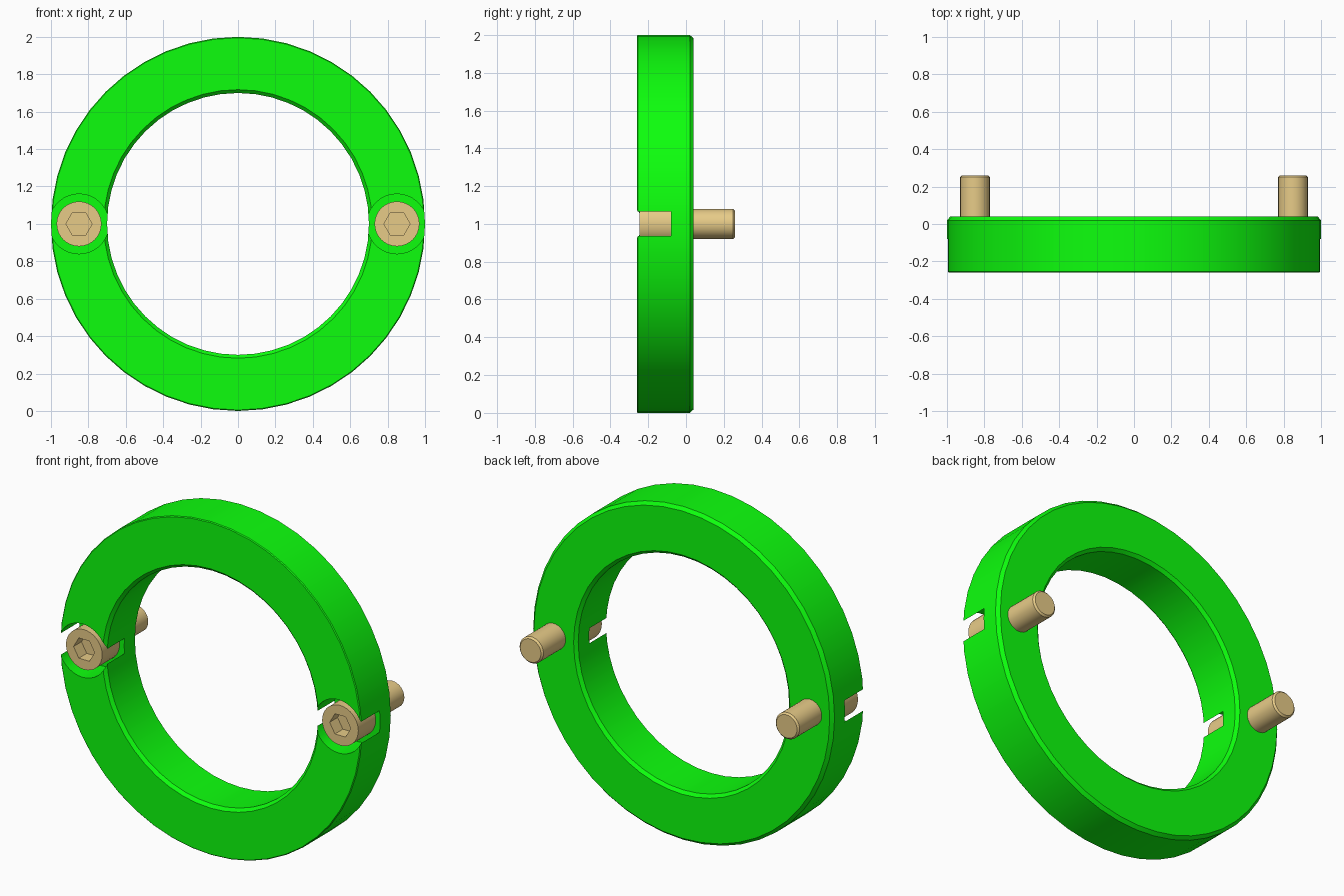
import bpy, bmesh
from math import sin, cos, pi, radians

if "Cube" in bpy.data.objects:
    bpy.data.objects.remove(bpy.data.objects["Cube"])

CZ = 1.0        # height of the ring axis
BOLT_X = 0.85   # bolt offset from the axis


def material(name, rgb):
    m = bpy.data.materials.new(name)
    m.diffuse_color = (*rgb, 1)
    m.use_nodes = True
    m.node_tree.nodes["Principled BSDF"].inputs["Base Color"].default_value = m.diffuse_color
    return m


def lathe(name, profile, sides, x=0.0, hollow=False, mat=None):
    """Revolve (radius, y) points around an axis along y; cap the ends or close the loop."""
    bm = bmesh.new()
    rings = [[bm.verts.new((r * cos(2 * pi * i / sides), y, r * sin(2 * pi * i / sides)))
              for i in range(sides)] for r, y in profile]
    pairs = list(zip(rings, rings[1:]))
    if hollow:
        pairs.append((rings[-1], rings[0]))
    else:
        bm.faces.new(rings[0])
        bm.faces.new(rings[-1])
    for a, b in pairs:
        for i in range(sides):
            j = (i + 1) % sides
            bm.faces.new((a[i], a[j], b[j], b[i]))
    bmesh.ops.recalc_face_normals(bm, faces=bm.faces)
    me = bpy.data.meshes.new(name)
    bm.to_mesh(me)
    bm.free()
    ob = bpy.data.objects.new(name, me)
    ob.location = (x, 0, CZ)
    bpy.context.collection.objects.link(ob)
    if mat:
        me.materials.append(mat)
    return ob


def activate(ob):
    bpy.ops.object.select_all(action='DESELECT')
    ob.select_set(True)
    bpy.context.view_layer.objects.active = ob


def cut(ob, cutter):
    bpy.context.view_layer.update()
    activate(ob)
    mod = ob.modifiers.new("cut", 'BOOLEAN')
    mod.operation = 'DIFFERENCE'
    mod.solver = 'EXACT'
    mod.object = cutter
    bpy.ops.object.modifier_apply(modifier=mod.name)
    bpy.data.objects.remove(cutter)


def smooth(ob):
    activate(ob)
    bpy.ops.object.shade_smooth_by_angle(angle=radians(30))


green = material("green", (0.004, 1.0, 0.004))
tan = material("tan", (0.80, 0.60, 0.245))

# Clamp ring with chamfered edges
ring = lathe("clamp_ring", [
    (0.718, -0.26), (0.995, -0.26), (1.0, -0.255), (1.0, 0.02),
    (0.982, 0.04), (0.718, 0.04), (0.70, 0.022), (0.70, -0.242)],
    48, hollow=True, mat=green)

for side, x in (("left", -BOLT_X), ("right", BOLT_X)):
    # Counterbore breaking through both ring walls
    cut(ring, lathe("counterbore_cutter", [(0.16, -0.4), (0.16, -0.08)], 36, x))

    # Socket head bolt with hex recess
    bolt = lathe(side + "_bolt", [
        (0.12, -0.245), (0.12, -0.08), (0.079, -0.08),
        (0.079, 0.25), (0.069, 0.26)], 32, x, mat=tan)
    cut(bolt, lathe("hex_cutter", [(0.07, -0.4), (0.07, -0.17)], 6, x))
    smooth(bolt)

smooth(ring)
